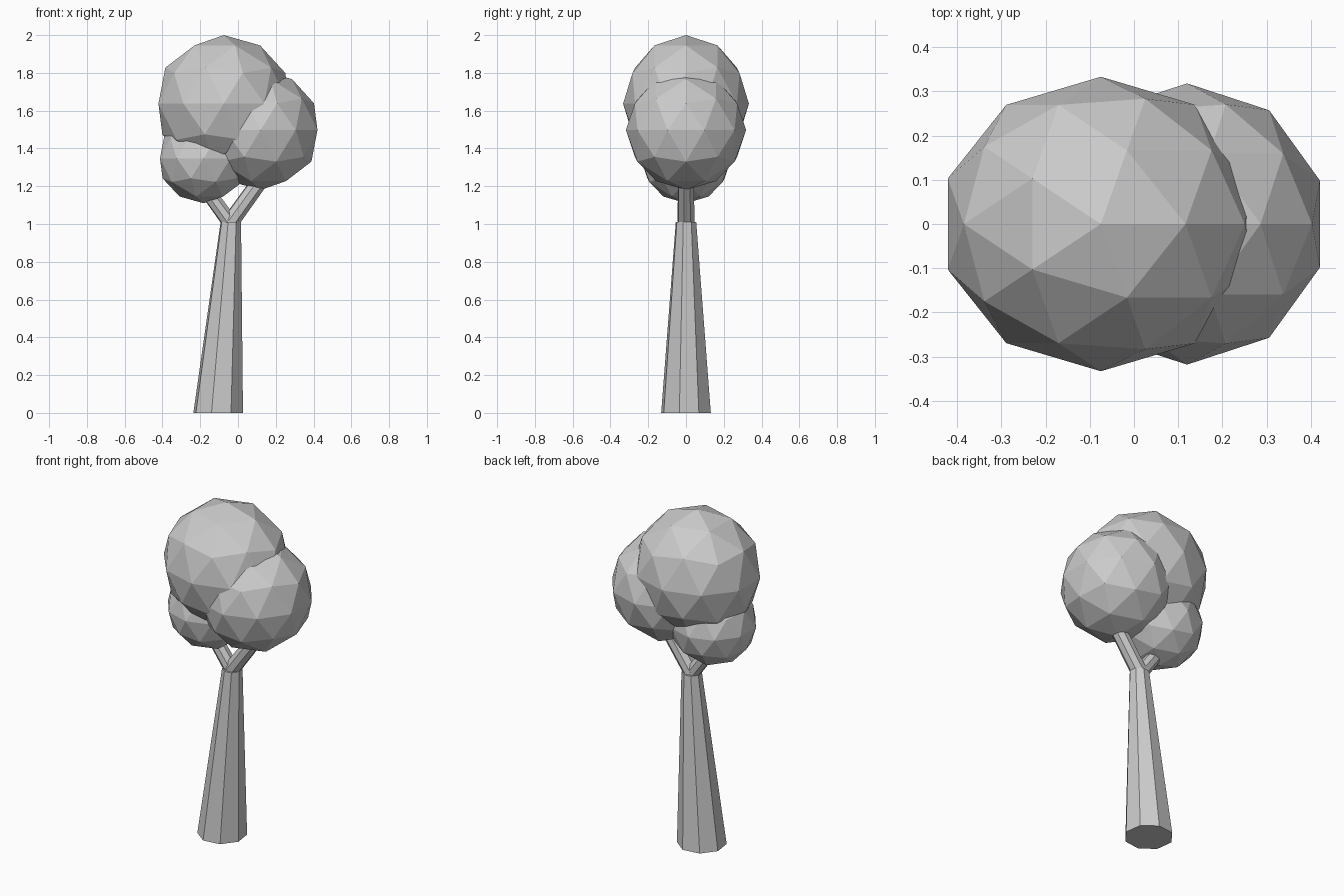
import bpy, bmesh, math
from mathutils import Vector, Matrix

if "Cube" in bpy.data.objects:
    bpy.data.objects.remove(bpy.data.objects["Cube"])


def limb(name, start, end, r0, r1, sides=8, turn=30, level=False):
    """Tapered faceted limb between two points; level keeps the end rings horizontal."""
    start, end = Vector(start), Vector(end)
    rot = Matrix() if level else (end - start).to_track_quat('Z', 'Y').to_matrix().to_4x4()
    bm = bmesh.new()
    rings = []
    for centre, r in ((start, r0), (end, r1)):
        ring = []
        for i in range(sides):
            a = math.radians(turn) + math.tau * i / sides
            ring.append(bm.verts.new(centre + rot @ Vector((r * math.cos(a), r * math.sin(a), 0))))
        rings.append(ring)
    low, high = rings
    for i in range(sides):
        j = (i + 1) % sides
        bm.faces.new((low[i], low[j], high[j], high[i]))
    bm.faces.new(low[::-1])
    bm.faces.new(high)
    mesh = bpy.data.meshes.new(name)
    bm.to_mesh(mesh)
    bm.free()
    bpy.context.collection.objects.link(bpy.data.objects.new(name, mesh))


def foliage(name, centre, radii):
    """Low-poly leaf ball."""
    bpy.ops.mesh.primitive_ico_sphere_add(subdivisions=2, radius=1, location=centre)
    ob = bpy.context.object
    ob.name = name
    ob.scale = radii


# Leaning trunk with flat base
limb("trunk", (-0.105, 0, 0), (-0.038, 0, 1.01), 0.136, 0.056, level=True)

# Forked branches
limb("left_branch", (-0.04, 0, 1.005), (-0.185, 0, 1.205), 0.042, 0.040)
limb("right_branch", (-0.04, 0, 1.01), (0.14, 0, 1.26), 0.046, 0.044)

# Leaf crowns
foliage("top_foliage", (-0.075, 0, 1.637), (0.364, 0.333, 0.363))
foliage("right_foliage", (0.12, 0, 1.497), (0.316, 0.318, 0.317))
foliage("left_foliage", (-0.182, 0, 1.348), (0.243, 0.24, 0.238))
